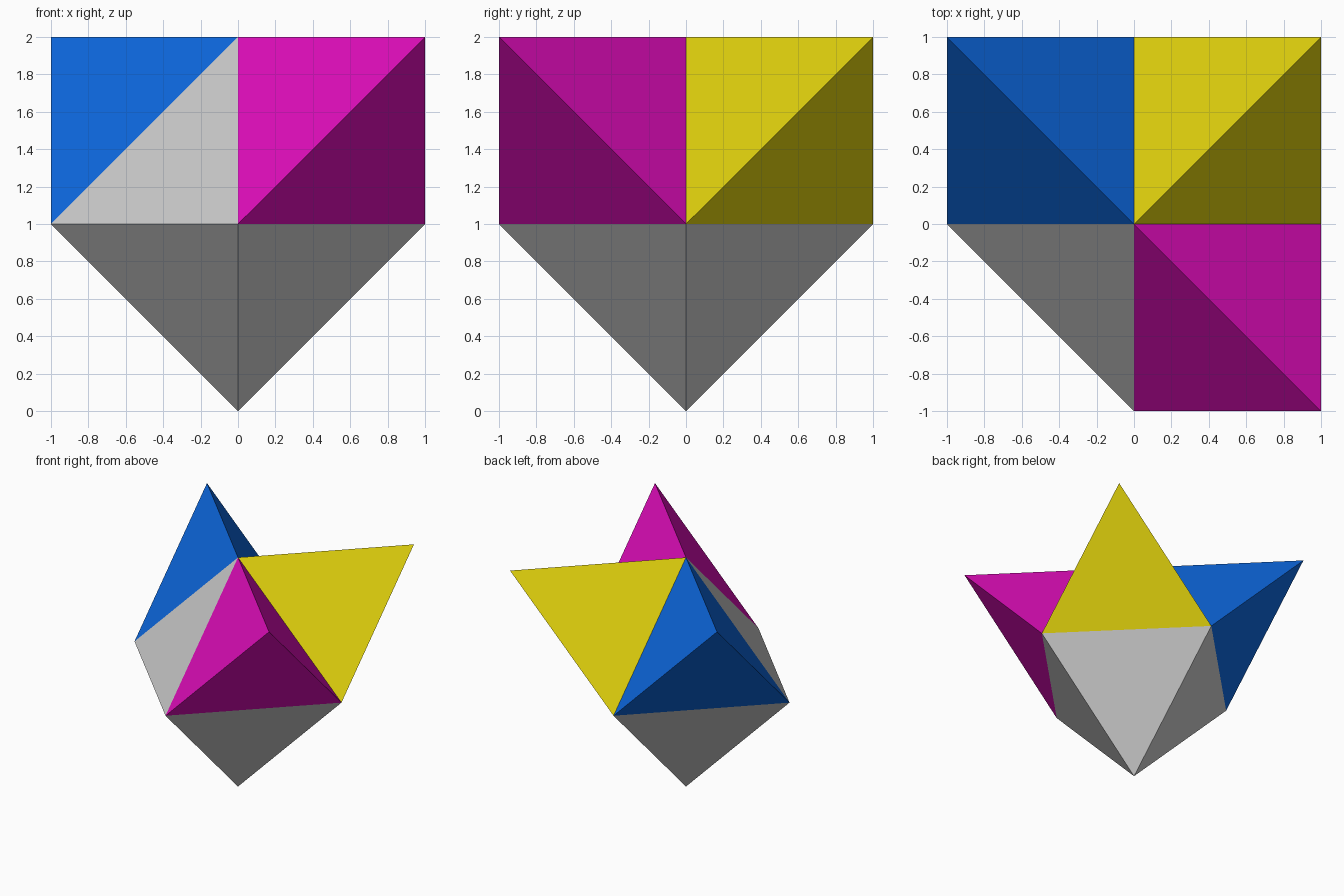
import bpy, bmesh

if "Cube" in bpy.data.objects:
    bpy.data.objects.remove(bpy.data.objects["Cube"])


def hull(name, points, color=None):
    """Flat-faced convex solid from its corner points."""
    bm = bmesh.new()
    verts = [bm.verts.new(p) for p in points]
    bmesh.ops.convex_hull(bm, input=verts)
    bmesh.ops.recalc_face_normals(bm, faces=bm.faces)
    mesh = bpy.data.meshes.new(name)
    bm.to_mesh(mesh)
    bm.free()
    obj = bpy.data.objects.new(name, mesh)
    bpy.context.collection.objects.link(obj)
    if color:
        mat = bpy.data.materials.new(name + "_color")
        mat.diffuse_color = (*color, 1)
        mat.use_nodes = True
        mat.node_tree.nodes["Principled BSDF"].inputs["Base Color"].default_value = mat.diffuse_color
        mesh.materials.append(mat)
    return obj


TOP = (0, 0, 2)

# Grey octahedron core standing on its point
hull("core", [(1, 0, 1), (-1, 0, 1), (0, 1, 1), (0, -1, 1), (0, 0, 0), TOP])

# Coloured tetrahedra on three of the four upper faces
for name, sx, sy, color in [
    ("front_right_spike", 1, -1, (0.75, 0.004, 0.5)),
    ("back_right_spike", 1, 1, (0.75, 0.64, 0.004)),
    ("back_left_spike", -1, 1, (0.004, 0.14, 0.75)),
]:
    hull(name, [(sx, 0, 1), (0, sy, 1), TOP, (sx, sy, 2)], color)
